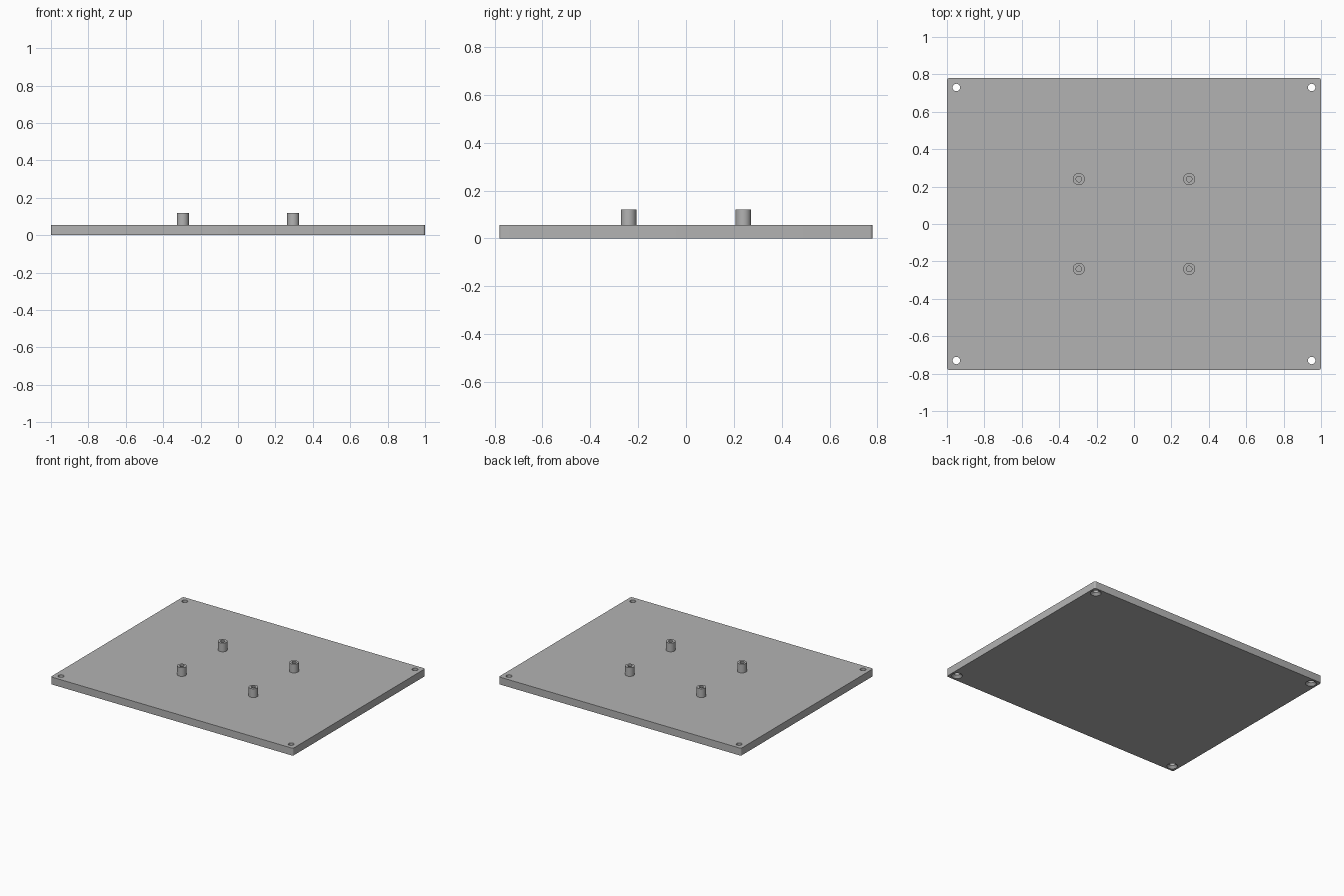
import bpy
import math

cube = bpy.data.objects.get("Cube")
if cube:
    bpy.data.objects.remove(cube, do_unlink=True)

PLATE_TOP, PEG_TOP = 0.055, 0.12
SIDES = 48

grey = bpy.data.materials.new("plain grey")
grey.use_nodes = True
colour = (0.45, 0.45, 0.45, 1)
grey.diffuse_color = colour
grey.node_tree.nodes["Principled BSDF"].inputs["Base Color"].default_value = colour


def cone(name, x, y, z0, z1, r0, r1):
    bpy.ops.mesh.primitive_cone_add(vertices=SIDES, radius1=r0, radius2=r1,
                                    depth=z1 - z0, location=(x, y, (z0 + z1) / 2))
    ob = bpy.context.object
    ob.name = name
    ob.data.materials.append(grey)
    return ob


def apply_modifiers(ob):
    bpy.ops.object.select_all(action="DESELECT")
    ob.select_set(True)
    bpy.context.view_layer.objects.active = ob
    for mod in list(ob.modifiers):
        bpy.ops.object.modifier_apply(modifier=mod.name)


def cut(ob, cutter):
    mod = ob.modifiers.new("cut", "BOOLEAN")
    mod.operation = "DIFFERENCE"
    mod.solver = "EXACT"
    mod.object = cutter
    apply_modifiers(ob)
    bpy.data.objects.remove(cutter, do_unlink=True)


def smooth(ob):
    apply_modifiers(ob)
    bpy.ops.object.shade_smooth_by_angle(angle=math.radians(30))


# Base plate with slightly rounded upright corners
bpy.ops.mesh.primitive_cube_add(size=1, location=(0, 0, PLATE_TOP / 2))
plate = bpy.context.object
plate.name = "base_plate"
plate.scale = (2, 1.56, PLATE_TOP)
bpy.ops.object.transform_apply(location=True, rotation=False, scale=True)
plate.data.materials.append(grey)
weights = plate.data.attributes.new("bevel_weight_edge", "FLOAT", "EDGE")
for edge in plate.data.edges:
    a, b = (plate.data.vertices[i].co for i in edge.vertices)
    weights.data[edge.index].value = 1.0 if abs(a.z - b.z) > 0.01 else 0.0
bevel = plate.modifiers.new("corners", "BEVEL")
bevel.limit_method = "WEIGHT"
bevel.width = 0.012
bevel.segments = 6
apply_modifiers(plate)

corners = [("front" if sy < 0 else "back", "left" if sx > 0 else "right", sx, sy)
           for sx in (-1, 1) for sy in (-1, 1)]

for depth_name, side_name, sx, sy in corners:
    # Corner screw holes, countersunk from below
    hx, hy = 0.95 * sx, 0.73 * sy
    cut(plate, cone("hole_cutter", hx, hy, -0.1, 0.2, 0.02, 0.02))
    cut(plate, cone("countersink_cutter", hx, hy, -0.004, 0.019, 0.041, 0.018))

    # Hollow standoff pegs
    px, py = 0.295 * sx, 0.24 * sy
    peg = cone(f"{depth_name}_{side_name}_standoff", px, py,
               PLATE_TOP - 0.005, PEG_TOP, 0.032, 0.032)
    cut(peg, cone("bore_cutter", px, py, PLATE_TOP, 0.2, 0.015, 0.015))
    smooth(peg)

smooth(plate)
